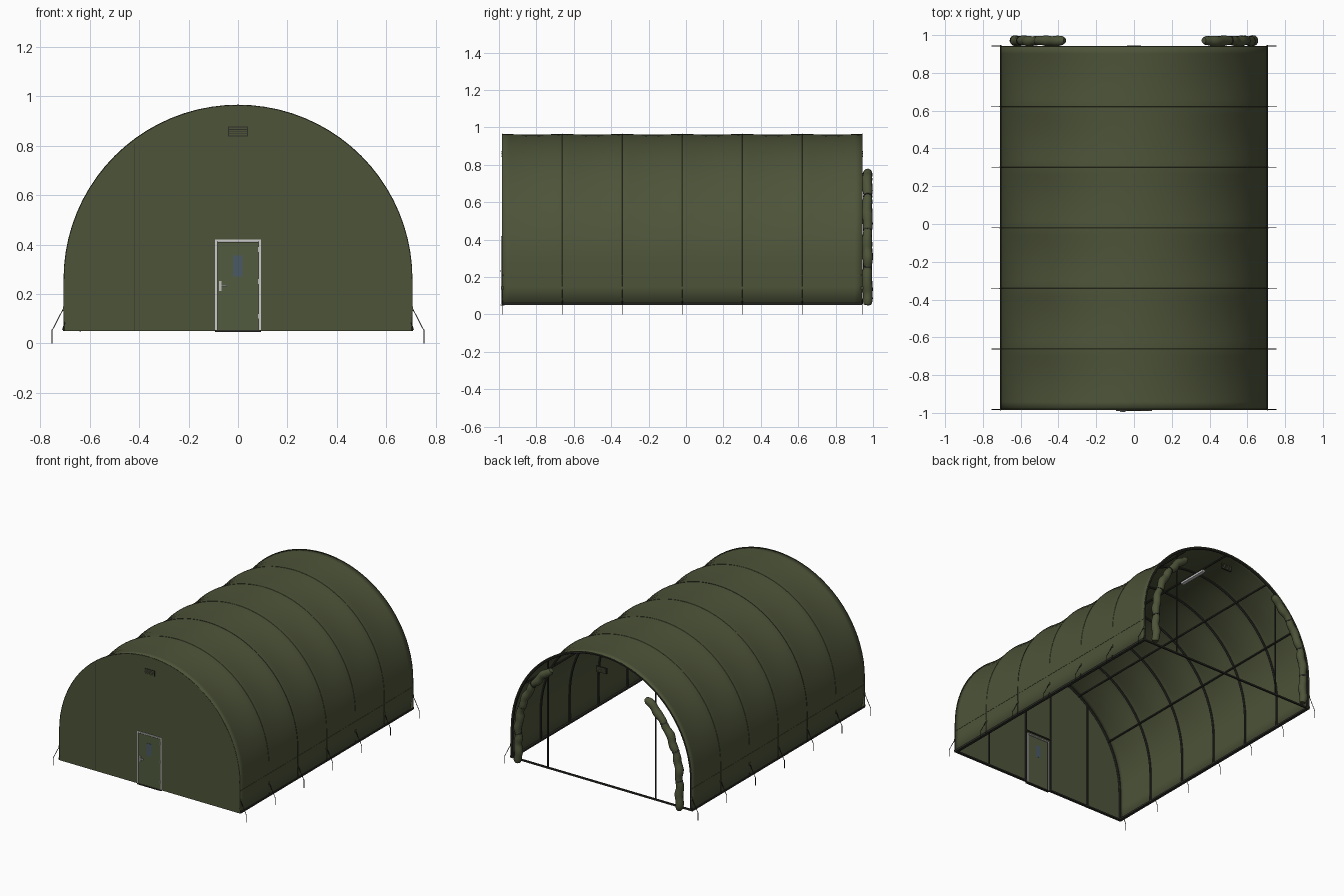
import bpy, bmesh, math
from mathutils import Vector

if "Cube" in bpy.data.objects:
    bpy.data.objects.remove(bpy.data.objects["Cube"])

R, ZC, Z0 = 0.705, 0.26, 0.05            # arch radius, arch centre height, hem height
YF, YB = -0.982, 0.942                   # front and back arches
RIBS = [YF + i * (YB - YF) / 6 for i in range(7)]


def material(name, r, g, b):
    m = bpy.data.materials.new(name)
    m.diffuse_color = (r, g, b, 1)
    m.use_nodes = True
    m.node_tree.nodes["Principled BSDF"].inputs["Base Color"].default_value = m.diffuse_color
    return m


CANVAS = material("olive_canvas", 0.075, 0.088, 0.041)
DOORM = material("door_green", 0.085, 0.105, 0.05)
FRAME = material("dark_frame", 0.026, 0.028, 0.022)
WHITE = material("white_trim", 0.85, 0.85, 0.85)
GLASS = material("window_blue", 0.07, 0.10, 0.13)
METAL = material("handle_metal", 0.5, 0.5, 0.5)


def finish(name, mesh, mat, angle=35):
    mesh.materials.clear()
    mesh.materials.append(mat)
    mesh.shade_smooth()
    mesh.set_sharp_from_angle(angle=math.radians(angle))
    ob = bpy.data.objects.new(name, mesh)
    bpy.context.collection.objects.link(ob)
    return ob


def from_bmesh(name, bm, mat):
    bmesh.ops.recalc_face_normals(bm, faces=bm.faces)
    me = bpy.data.meshes.new(name)
    bm.to_mesh(me)
    bm.free()
    return finish(name, me, mat)


def box(name, x, y, z, mat):
    """Box from (min, max) ranges."""
    bm = bmesh.new()
    bmesh.ops.create_cube(bm, size=1)
    for v in bm.verts:
        v.co = Vector([a[0] if c < 0 else a[1] for a, c in zip((x, y, z), v.co)])
    return from_bmesh(name, bm, mat)


def tube(name, pts, radius, mat, res=1, radii=None):
    """Capped tube along a path."""
    cu = bpy.data.curves.new(name, 'CURVE')
    cu.dimensions = '3D'
    cu.bevel_depth, cu.bevel_resolution, cu.use_fill_caps = radius, res, True
    sp = cu.splines.new('POLY')
    sp.points.add(len(pts) - 1)
    for i, p in enumerate(pts):
        sp.points[i].co = (*p, 1)
        sp.points[i].radius = radii[i] if radii else 1
    tmp = bpy.data.objects.new(name, cu)
    bpy.context.collection.objects.link(tmp)
    bpy.context.view_layer.update()
    me = bpy.data.meshes.new_from_object(tmp.evaluated_get(bpy.context.evaluated_depsgraph_get()))
    bpy.data.objects.remove(tmp)
    return finish(name, me, mat, 50)


def arch(inset=0.0, n=40):
    """Arch outline in (x, z): wall, half circle, wall."""
    r = R - inset
    pts = [(r, Z0), (r, Z0 + 0.1)]
    pts += [(r * math.cos(math.pi * i / n), ZC + r * math.sin(math.pi * i / n)) for i in range(n + 1)]
    return pts + [(-r, Z0 + 0.1), (-r, Z0)]


# Canvas cover, sagging a little between the ribs
bm = bmesh.new()
rows = []
STEPS = 8
for j in range(6 * STEPS + 1):
    y = YF + (YB - YF) * j / (6 * STEPS)
    s = math.sin(math.pi * (j % STEPS) / STEPS)
    row = []
    for x, z in arch():
        t = math.atan2(max(z - ZC, 0), x)
        sag = s * (0.003 * math.sin(t) + 0.010 * math.sin(2 * t) ** 2)
        row.append(bm.verts.new((x - sag * math.cos(t), y, z - sag * math.sin(t))))
    rows.append(row)
for a, b in zip(rows, rows[1:]):
    for k in range(len(a) - 1):
        bm.faces.new((a[k], a[k + 1], b[k + 1], b[k]))
cover = from_bmesh("canvas_cover", bm, CANVAS)
mod = cover.modifiers.new("thickness", 'SOLIDIFY')
mod.thickness = 0.004

# Front end wall with a doorway notch
bm = bmesh.new()
outline = arch(0.003) + [(-0.093, Z0), (-0.093, 0.418), (0.093, 0.418), (0.093, Z0)]
face = bm.faces.new([bm.verts.new((x, YF - 0.001, z)) for x, z in outline])
ext = bmesh.ops.extrude_face_region(bm, geom=[face])
bmesh.ops.translate(bm, vec=(0, 0.006, 0), verts=[v for v in ext["geom"] if isinstance(v, bmesh.types.BMVert)])
from_bmesh("front_wall", bm, CANVAS)

# Arched ribs and rims on the two end arches
for i, y in enumerate(RIBS):
    yy = min(max(y, YF + 0.009), YB - 0.007)
    tube(f"arch_rib_{i}", [(x, yy, z) for x, z in arch(0.010)], 0.0075, FRAME)
    tube(f"cover_seam_{i}", [(x, y, z) for x, z in arch(-0.0002)], 0.0014, CANVAS if i != 2 else FRAME, 0)

# Lengthwise purlins
for i, deg in enumerate((30, 60, 90, 120, 150)):
    a, r = math.radians(deg), R - 0.018
    x, z = r * math.cos(a), ZC + r * math.sin(a)
    tube(f"purlin_{i}", [(x, YF + 0.01, z), (x, YB - 0.01, z)], 0.006, FRAME)

# Base rails: sides, back sill and front pieces beside the door
for s in (-1, 1):
    box("side_base_rail", sorted((s * 0.688, s * 0.709)), (YF, YB), (Z0, Z0 + 0.012), FRAME)
    box("front_base_rail", sorted((s * 0.1, s * 0.70)), (YF + 0.006, YF + 0.016), (Z0, Z0 + 0.01), FRAME)
    box("hem_seam", sorted((s * 0.704, s * 0.7065)), (YF, YB), (0.207, 0.210), CANVAS)
box("back_sill", (-0.70, 0.70), (YB - 0.012, YB), (Z0, Z0 + 0.01), FRAME)


# Upright posts at both ends
def post(name, x, y):
    top = ZC + math.sqrt((R - 0.01) ** 2 - x * x)
    box(name, (x - 0.004, x + 0.004), (y - 0.004, y + 0.004), (Z0, top), FRAME)


for s in (-1, 1):
    post("back_post", s * 0.42, YB - 0.006)
    post("front_post", s * 0.42, YF + 0.008)
    post("door_post", s * 0.105, YF + 0.008)
box("front_panel_seam", (-0.422, -0.419), (YF - 0.002, YF), (Z0, 0.81), FRAME)
box("door_header", (-0.105, 0.105), (YF + 0.004, YF + 0.012), (0.434, 0.442), FRAME)

# Door with white frame, window, handle and hinges
yd = YF - 0.006
for s in (-1, 1):
    box("door_jamb", sorted((s * 0.086, s * 0.094)), (yd, YF + 0.012), (Z0, 0.42), WHITE)
    box("door_edge", sorted((s * 0.081, s * 0.086)), (yd + 0.002, YF + 0.010), (Z0, 0.412), FRAME)
box("door_lintel", (-0.094, 0.094), (yd, YF + 0.012), (0.412, 0.42), WHITE)
box("door_panel", (-0.083, 0.083), (yd + 0.001, YF + 0.008), (Z0 + 0.004, 0.41), DOORM)
box("door_sill", (-0.094, 0.094), (yd - 0.003, YF + 0.012), (Z0 - 0.003, Z0 + 0.004), FRAME)
box("door_window", (-0.02, 0.018), (yd - 0.0005, YF + 0.009), (0.27, 0.355), GLASS)
box("handle_plate", (-0.077, -0.066), (yd - 0.001, yd + 0.002), (0.212, 0.252), METAL)
box("handle_lever", (-0.074, -0.045), (yd - 0.006, yd - 0.002), (0.230, 0.236), METAL)
box("handle_stem", (-0.074, -0.068), (yd - 0.004, yd + 0.001), (0.230, 0.236), METAL)
for z in (0.10, 0.24, 0.37):
    box("door_hinge", (0.080, 0.087), (yd - 0.002, yd + 0.001), (z, z + 0.02), METAL)

# Slatted vents at front and back
for y in (YF, YB - 0.006):
    box("vent_frame", (-0.040, 0.040), (y - 0.003, y + 0.007), (0.838, 0.878), FRAME)
    for k in range(4):
        z = 0.841 + k * 0.009
        box("vent_slat", (-0.036, 0.036), (y - 0.005, y + 0.009), (z, z + 0.006), CANVAS)

# Ceiling light under the ridge
box("ceiling_light", (-0.012, 0.012), (0.49, 0.71), (0.926, 0.940), WHITE)

# Rolled back curtains, pinched by ties
for s in (-1, 1):
    rc, n = 0.628, 48
    wall, curve = ZC - 0.052, rc * math.radians(54)
    pts, radii = [], []
    for i in range(n + 1):
        d = (wall + curve) * i / n
        a = max(d - wall, 0) / rc
        wob = 0.004 * math.sin(i * 0.9 + s)
        r = rc + wob
        pts.append((s * r * math.cos(a), 0.970 + 0.002 * math.sin(i * 0.55),
                    0.052 + min(d, wall) + r * math.sin(a)))
        pinch = abs(math.sin(math.pi * i / 12))
        radii.append(0.78 + 0.2 * pinch ** 0.5 + 0.05 * math.sin(i * 1.3 + s))
    radii[0] *= 0.85
    radii[-1] *= 0.7
    tube("rolled_curtain", pts, 0.028, CANVAS, 4, radii)
    for i in (12, 24, 36):
        tube("curtain_tie", [pts[i], tuple(Vector(pts[i]).lerp(Vector(pts[i + 1]), 0.5))], 0.0245, FRAME, 4)

# Guy lines with patches and ground stakes
for s in (-1, 1):
    for y in RIBS:
        tube("guy_line", [(s * 0.705, y, 0.145), (s * 0.753, y, 0.052)], 0.002, FRAME)
        tube("ground_stake", [(s * 0.753, y, 0.056), (s * 0.753, y, 0.0)], 0.0025, FRAME)
        box("guy_patch", sorted((s * 0.703, s * 0.709)), (y - 0.006, y + 0.006), (0.132, 0.150), CANVAS)
        tube("base_tie", [(s * 0.70, y, 0.085), (s * 0.710, y, 0.055)], 0.003, FRAME)
